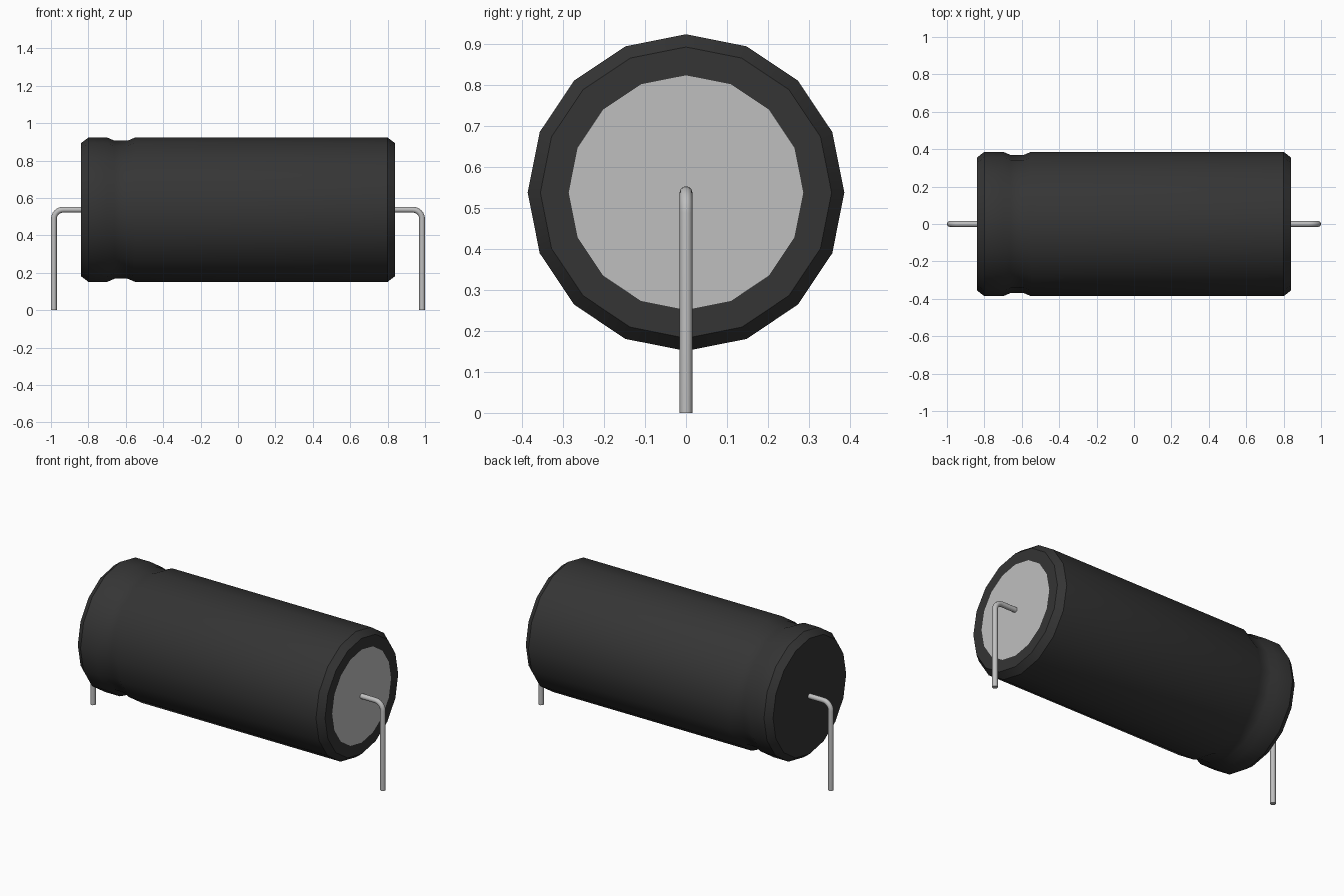
import bpy, bmesh, math
from mathutils import Vector

AXIS_Z = 0.537      # height of the can's axis
SIDES = 16

cube = bpy.data.objects.get("Cube")
if cube:
    bpy.data.objects.remove(cube, do_unlink=True)


def make_material(name, value):
    mat = bpy.data.materials.new(name)
    mat.use_nodes = True
    color = (value, value, value, 1)
    mat.diffuse_color = color
    mat.node_tree.nodes["Principled BSDF"].inputs["Base Color"].default_value = color
    return mat


sleeve_black = make_material("sleeve black", 0.035)
end_silver = make_material("end silver", 0.52)
lead_silver = make_material("lead silver", 0.52)


def sweep(name, rings, materials, smooth_angle):
    """Skin a list of vertex rings, closing both ends with flat caps."""
    bm = bmesh.new()
    loops = [[bm.verts.new(p) for p in ring] for ring in rings]
    for a, b in zip(loops, loops[1:]):
        n = len(a)
        for i in range(n):
            j = (i + 1) % n
            bm.faces.new((a[i], a[j], b[j], b[i]))
    bm.faces.new(loops[0])
    bm.faces.new(loops[-1])
    bmesh.ops.recalc_face_normals(bm, faces=bm.faces)
    mesh = bpy.data.meshes.new(name)
    bm.to_mesh(mesh)
    bm.free()
    obj = bpy.data.objects.new(name, mesh)
    bpy.context.collection.objects.link(obj)
    for mat in materials:
        mesh.materials.append(mat)
    bpy.ops.object.select_all(action='DESELECT')
    obj.select_set(True)
    bpy.context.view_layer.objects.active = obj
    bpy.ops.object.shade_smooth_by_angle(angle=math.radians(smooth_angle))
    return obj


def can_ring(x, r):
    steps = [2 * math.pi * i / SIDES for i in range(SIDES)]
    return [(x, r * math.sin(t), AXIS_Z + r * math.cos(t)) for t in steps]


# Can body: chamfered ends, crimped groove near the -x end, inset disc at +x
profile = [(-0.84, 0.355), (-0.80, 0.386), (-0.70, 0.386), (-0.66, 0.369),
           (-0.59, 0.369), (-0.55, 0.386), (0.80, 0.386), (0.84, 0.355),
           (0.84, 0.286)]
body = sweep("can_body", [can_ring(x, r) for x, r in profile],
             [sleeve_black, end_silver], 30)
for face in body.data.polygons:
    if len(face.vertices) == SIDES and face.center.x > 0:
        face.material_index = 1

# Bent wire leads, one at each end
WIRE, BEND, LEG_X = 0.0155, 0.05, 0.9845


def lead(name, side):
    stations = [(0.82, AXIS_Z, 0.0)]
    for k in range(7):
        t = math.pi / 2 * k / 6
        stations.append((LEG_X - BEND + BEND * math.sin(t),
                         AXIS_Z - BEND + BEND * math.cos(t), t))
    stations.append((LEG_X, 0.0, math.pi / 2))
    rings = []
    for x, z, t in stations:
        normal = Vector((math.sin(t), 0, math.cos(t)))
        ring = []
        for i in range(12):
            a = 2 * math.pi * i / 12
            p = Vector((x, 0, z)) + WIRE * (math.cos(a) * normal + math.sin(a) * Vector((0, 1, 0)))
            ring.append((p.x * side, p.y, p.z))
        rings.append(ring)
    sweep(name, rings, [lead_silver], 40)


lead("left_lead", 1)
lead("right_lead", -1)
